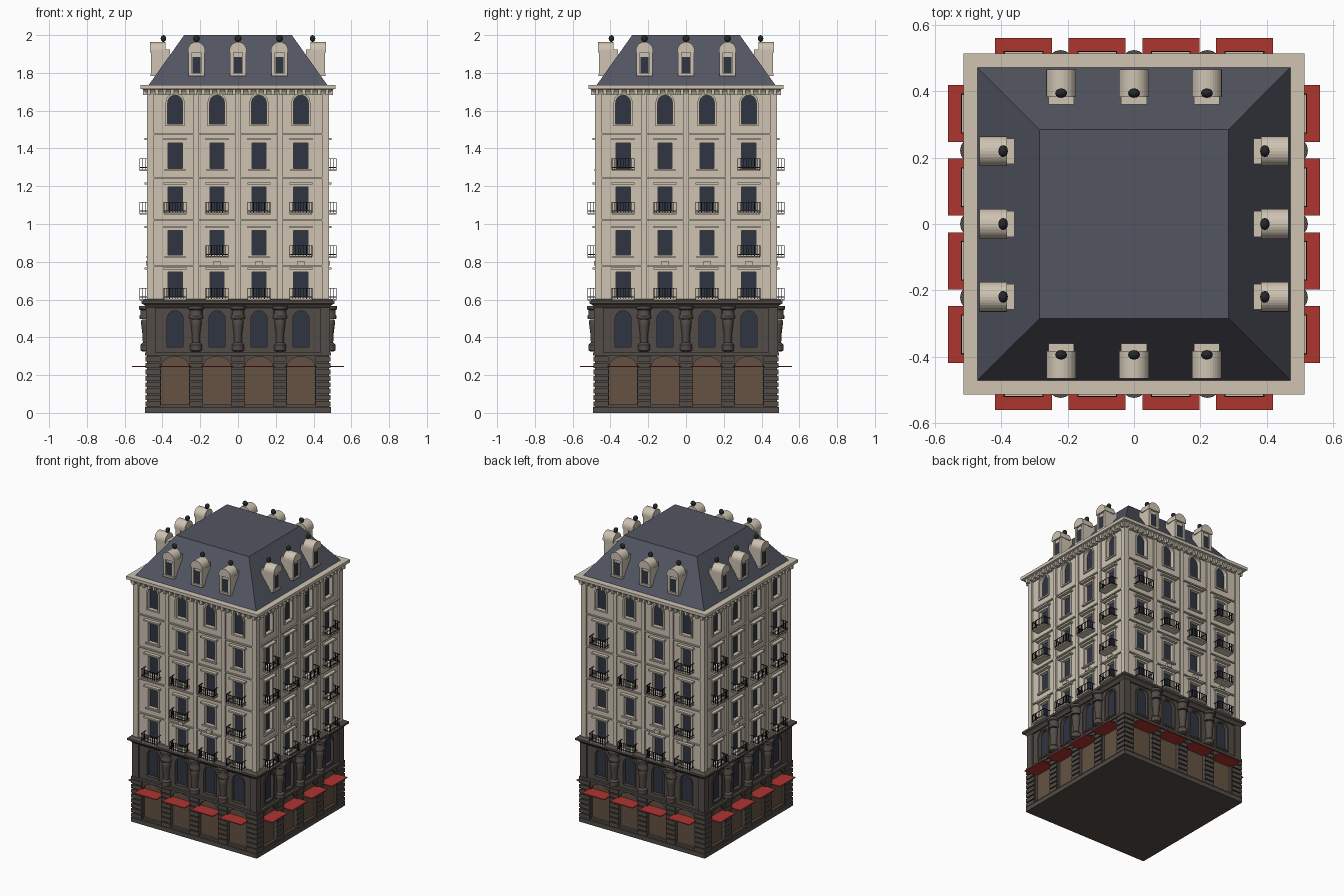
import bpy, bmesh, math
from mathutils import Matrix, Vector

if "Cube" in bpy.data.objects:
    bpy.data.objects.remove(bpy.data.objects["Cube"])

COLORS = {
    "cream": (0.62, 0.55, 0.45), "dark_stone": (0.085, 0.072, 0.062),
    "slate": (0.085, 0.09, 0.12), "red_cloth": (0.42, 0.035, 0.03),
    "glass": (0.028, 0.035, 0.055), "shop": (0.13, 0.085, 0.055),
    "iron": (0.02, 0.02, 0.024),
}
MATS = {}
for n, c in COLORS.items():
    MATS[n] = bpy.data.materials.new(n)
    MATS[n].diffuse_color = (*c, 1)

COLS = (-0.333, -0.111, 0.111, 0.333)   # window bays
PIERS = (-0.222, 0.0, 0.222)            # between the bays
parts = {}


def part(name, mat):
    """Return the bmesh collecting one named part."""
    if name not in parts:
        parts[name] = (bmesh.new(), mat)
    return parts[name][0]


def place(k, u, d, z):
    """Facade coordinates (along, outward, up) on side k to world."""
    return Matrix.Rotation(k * math.pi / 2, 3, 'Z') @ Vector((u, -d, z))


def prism(bm, k, outline, d0, d1):
    a = [bm.verts.new(place(k, u, d0, z)) for u, z in outline]
    b = [bm.verts.new(place(k, u, d1, z)) for u, z in outline]
    n = len(a)
    bm.faces.new(a[::-1])
    bm.faces.new(b)
    for i in range(n):
        j = (i + 1) % n
        bm.faces.new((a[i], a[j], b[j], b[i]))


def ring(bm, k, outer, inner, d0, d1):
    loops = [[bm.verts.new(place(k, u, d, z)) for u, z in o]
             for o, d in ((outer, d0), (outer, d1), (inner, d1), (inner, d0))]
    n = len(outer)
    for s in range(4):
        p, q = loops[s], loops[(s + 1) % 4]
        for i in range(n):
            j = (i + 1) % n
            bm.faces.new((p[i], p[j], q[j], q[i]))


def rect(u, w, z0, z1):
    return [(u - w / 2, z0), (u + w / 2, z0), (u + w / 2, z1), (u - w / 2, z1)]


def arch(u, w, z0, z1, rise, n=12):
    pts = [(u - w / 2, z0), (u + w / 2, z0)]
    for i in range(n + 1):
        t = math.pi * i / n
        pts.append((u + w / 2 * math.cos(t), z1 - rise + rise * math.sin(t)))
    return pts


def box(bm, k, u, w, d0, d1, z0, z1):
    prism(bm, k, rect(u, w, z0, z1), d0, d1)


def stack(bm, levels):
    """Square building layers from (half width, z) pairs."""
    loops = [[bm.verts.new((sx * h, sy * h, z)) for sx, sy in
              ((-1, -1), (1, -1), (1, 1), (-1, 1))] for h, z in levels]
    bm.faces.new(loops[0][::-1])
    bm.faces.new(loops[-1])
    for p, q in zip(loops, loops[1:]):
        for i in range(4):
            j = (i + 1) % 4
            bm.faces.new((p[i], p[j], q[j], q[i]))


def turned(bm, k, u, d, profile, sy, n=16):
    """Elliptical turned shape from (radius, z) pairs."""
    loops = []
    for r, z in profile:
        loops.append([bm.verts.new(place(k, u + r * math.cos(2 * math.pi * i / n),
                                         d + sy * r * math.sin(2 * math.pi * i / n), z))
                      for i in range(n)])
    bm.faces.new(loops[0])
    bm.faces.new(loops[-1])
    for p, q in zip(loops, loops[1:]):
        for i in range(n):
            j = (i + 1) % n
            bm.faces.new((p[i], p[j], q[j], q[i]))


# Main masses
stack(part("ground_floor_wall", "dark_stone"), [(0.482, 0), (0.482, 0.308)])
stack(part("mezzanine_wall", "dark_stone"), [(0.475, 0.308), (0.475, 0.58)])
stack(part("upper_wall", "cream"), [(0.47, 0.58), (0.47, 1.70)])
stack(part("lower_ledge", "dark_stone"), [(0.492, 0.303), (0.492, 0.32)])
stack(part("plinth", "dark_stone"), [(0.492, 0), (0.492, 0.03)])
stack(part("base_cornice", "dark_stone"),
      [(0.485, 0.555), (0.497, 0.572), (0.51, 0.578), (0.51, 0.592), (0.495, 0.602)])
stack(part("main_cornice", "cream"),
      [(0.482, 1.685), (0.49, 1.70), (0.50, 1.712), (0.515, 1.716), (0.515, 1.737)])
stack(part("mansard_roof", "slate"), [(0.472, 1.737), (0.285, 2.0)])
for z in (0.775, 1.015, 1.24, 1.47):
    stack(part("string_courses", "cream"), [(0.48, z), (0.48, z + 0.008)])

FLOORS = ((0.61, 0.745), (0.835, 0.965), (1.065, 1.195), (1.295, 1.43))
# Balcony bays per side: (floor index -> columns)
BALCONIES = (
    {0: (0, 1, 2, 3), 1: (1, 3), 2: (0, 1, 2, 3)},
    {0: (0, 1, 2, 3), 1: (3,), 2: (0, 1, 2, 3), 3: (0, 3)},
    {0: (0, 1, 2, 3), 1: (3,), 2: (0, 1, 2, 3), 3: (0, 3)},
    {0: (0, 1, 2, 3), 2: (0, 1, 2, 3), 3: (0, 3)},
)


def balcony(k, u, z):
    box(part("balcony_floors", "cream"), k, u, 0.12, 0.465, 0.522, z - 0.008, z)
    bm = part("balcony_railings", "iron")
    t = 0.0035
    for zr in (z + 0.008, z + 0.054):
        box(bm, k, u, 0.12, 0.519, 0.522, zr, zr + t)
        for s in (-1, 1):
            box(bm, k, u + s * 0.0585, t, 0.47, 0.522, zr, zr + t)
    for i in range(9):
        box(bm, k, u - 0.0585 + i * 0.117 / 8, t, 0.519, 0.522, z, z + 0.056)
    for s in (-1, 1):
        for d in (0.487, 0.503):
            box(bm, k, u + s * 0.0585, t, d, d + t, z, z + 0.056)


for k in range(4):
    cut_up, cut_mz = part("upper_cutter", None), part("mezzanine_cutter", None)
    cut_gr = part("ground_cutter", None)
    for c, u in enumerate(COLS):
        # Shop fronts and awnings
        o = arch(u, 0.148, 0.045, 0.298, 0.055)
        prism(cut_gr, k, o, 0.462, 0.6)
        prism(part("shop_fronts", "shop"), k, o, 0.455, 0.464)
        box(part("awnings", "red_cloth"), k, u, 0.172, 0.465, 0.562, 0.242, 0.248)
        # Mezzanine arched windows
        o = arch(u, 0.085, 0.35, 0.54, 0.0425)
        prism(cut_mz, k, o, 0.457, 0.6)
        prism(part("mezzanine_glass", "glass"), k, o, 0.45, 0.459)
        ring(part("mezzanine_frames", "dark_stone"), k,
             arch(u, 0.107, 0.34, 0.551, 0.0535), o, 0.465, 0.482)
        # Rectangular windows with surround, sill and lintel
        for f, (z0, z1) in enumerate(FLOORS):
            o = rect(u, 0.076, z0, z1)
            prism(cut_up, k, o, 0.45, 0.6)
            prism(part("window_glass", "glass"), k, o, 0.445, 0.452)
            ring(part("window_frames", "cream"), k,
                 rect(u, 0.1, z0 - 0.008, z1 + 0.012), o, 0.46, 0.477)
            box(part("lintels", "cream"), k, u, 0.122, 0.46, 0.494, z1 + 0.014, z1 + 0.025)
            if f:
                box(part("sills", "cream"), k, u, 0.11, 0.46, 0.485, z0 - 0.014, z0 - 0.005)
            if c in BALCONIES[k].get(f, ()):
                balcony(k, u, z0 - 0.006)
        # Small carved blocks over the first row
        if c:
            box(part("carved_blocks", "cream"), k, u, 0.036, 0.46, 0.488, 0.78, 0.803)
        # Top floor arched windows
        o = arch(u, 0.078, 1.53, 1.682, 0.039)
        prism(cut_up, k, o, 0.45, 0.6)
        prism(part("window_glass", "glass"), k, o, 0.445, 0.452)
        ring(part("arched_frames", "cream"), k,
             arch(u, 0.1, 1.52, 1.693, 0.05), o, 0.46, 0.478)

    # Rusticated ground floor piers
    for u, w in [(p, 0.072) for p in PIERS] + [(-0.451, 0.08), (0.451, 0.08)]:
        for i in range(8):
            z = 0.034 + i * 0.034
            box(part("rusticated_blocks", "dark_stone"), k, u, w, 0.47, 0.491, z, z + 0.026)
    # Carved consoles between mezzanine windows
    for u in PIERS:
        bm = part("consoles", "dark_stone")
        turned(bm, k, u, 0.482, [(0.02, 0.325), (0.032, 0.33), (0.032, 0.36), (0.02, 0.372),
               (0.021, 0.41), (0.027, 0.46), (0.029, 0.485), (0.024, 0.495)], 1.1)
        turned(bm, k, u, 0.482, [(0.036, 0.498), (0.038, 0.512), (0.033, 0.52),
               (0.033, 0.545), (0.041, 0.55), (0.041, 0.566)], 1.05)
        # Slim pilasters on the upper wall
        box(part("pilasters", "cream"), k, u, 0.026, 0.46, 0.48, 0.6, 1.69)
    for s in (-1, 1):
        box(part("corner_pilasters", "cream"), k, s * 0.464, 0.036, 0.45, 0.482, 0.6, 1.69)
        box(part("mezzanine_corners", "dark_stone"), k, s * 0.462, 0.05, 0.45, 0.487, 0.32, 0.56)
    # Cornice brackets
    for i in range(24):
        box(part("cornice_brackets", "cream"), k, -0.4715 + i * 0.041, 0.017,
            0.46, 0.503, 1.683, 1.713)
    # Roof dormers
    for u in (-0.22, 0, 0.22):
        bm = part("dormers", "cream")
        box(bm, k, u, 0.077, 0.36, 0.452, 1.785, 1.925)
        prism(bm, k, arch(u, 0.09, 1.908, 1.964, 0.045, 16), 0.384, 0.466)
        box(bm, k, u, 0.086, 0.40, 0.462, 1.783, 1.796)
        for s in (-1, 1):
            box(bm, k, u + s * 0.033, 0.017, 0.42, 0.46, 1.79, 1.915)
        box(part("dormer_glass", "glass"), k, u, 0.044, 0.44, 0.455, 1.80, 1.885)
        ball = [(0.018 * math.sin(a), 1.982 - 0.018 * math.cos(a))
                for a in [math.pi * (i + 0.3) / 8.6 for i in range(9)]]
        turned(part("dormer_finials", "iron"), k, u, 0.395, [(0.008, 1.95)] + ball, 0.8, 12)

# Turn collected parts into objects
objs = {}
for name, (bm, mat) in parts.items():
    bmesh.ops.recalc_face_normals(bm, faces=bm.faces)
    me = bpy.data.meshes.new(name)
    if name in ("dormer_finials", "consoles"):
        for f in bm.faces:
            f.smooth = len(f.verts) == 4
        for e in bm.edges:
            e.smooth = len(e.link_faces) == 2 and e.calc_face_angle(0) < 0.7
    bm.to_mesh(me)
    bm.free()
    ob = objs[name] = bpy.data.objects.new(name, me)
    bpy.context.collection.objects.link(ob)
    if mat:
        me.materials.append(MATS[mat])

# Recess the openings into the walls
for wall, cutter in (("upper_wall", "upper_cutter"), ("mezzanine_wall", "mezzanine_cutter"),
                     ("ground_floor_wall", "ground_cutter")):
    m = objs[wall].modifiers.new("openings", 'BOOLEAN')
    m.object, m.solver = objs[cutter], 'EXACT'
bpy.context.view_layer.update()
for wall in ("upper_wall", "mezzanine_wall", "ground_floor_wall"):
    ob = objs[wall]
    me = bpy.data.meshes.new_from_object(ob.evaluated_get(bpy.context.evaluated_depsgraph_get()))
    ob.modifiers.clear()
    ob.data = me
for name in ("upper_cutter", "mezzanine_cutter", "ground_cutter"):
    bpy.data.objects.remove(objs[name])

for m in bpy.data.materials:
    if m.users and not m.is_grease_pencil:
        m.use_nodes = True
        m.node_tree.nodes["Principled BSDF"].inputs["Base Color"].default_value = m.diffuse_color
